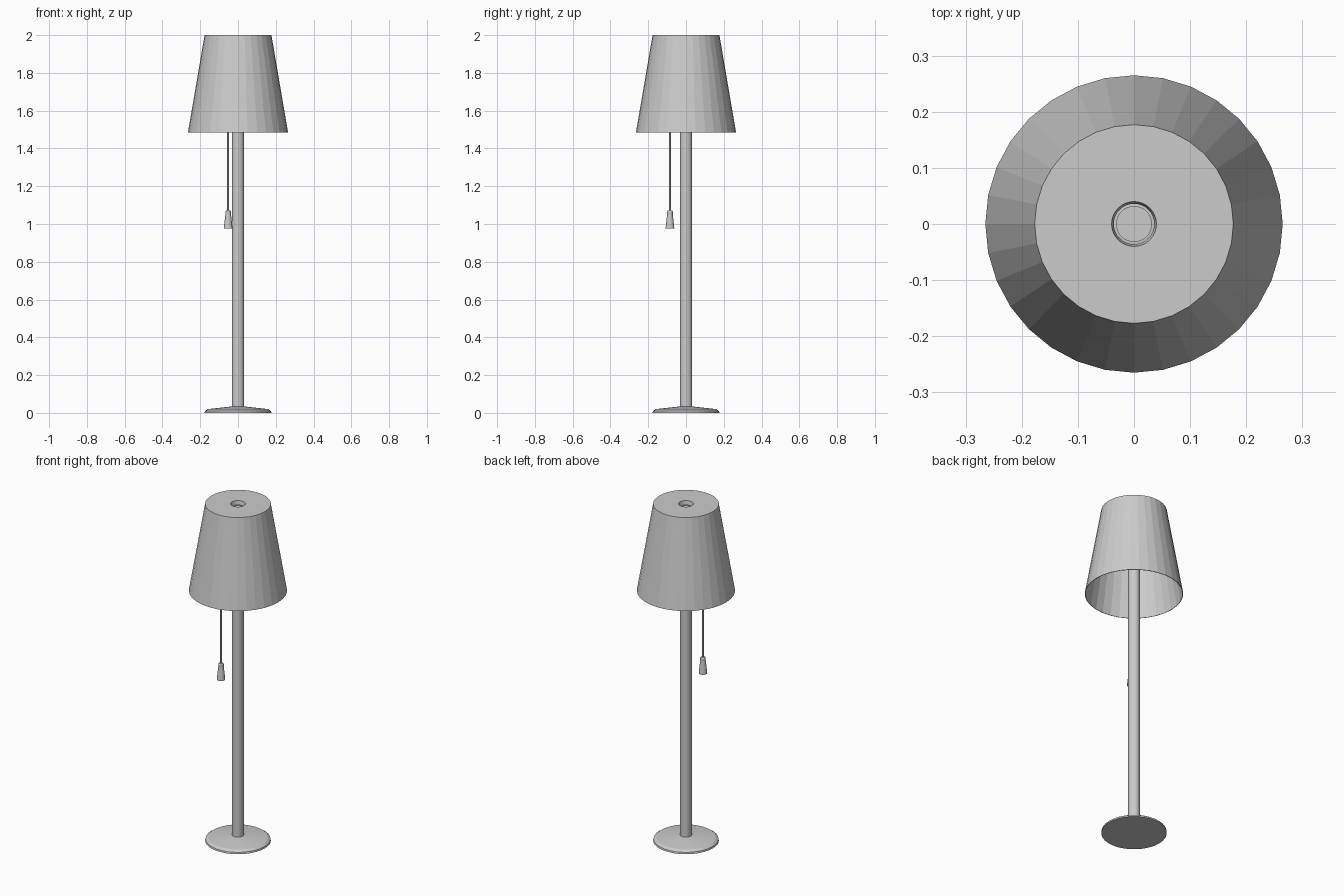
import bpy, bmesh
from math import cos, sin, tau

if "Cube" in bpy.data.objects:
    bpy.data.objects.remove(bpy.data.objects["Cube"])


def lathe(name, profile, sides=32, at=(0, 0), caps=True):
    """Revolve (radius, z) points around a vertical axis, flat shaded."""
    bm = bmesh.new()
    rings = []
    for r, z in profile:
        rings.append([bm.verts.new((at[0] + r * cos(tau * i / sides),
                                    at[1] + r * sin(tau * i / sides), z))
                      for i in range(sides)])
    for a, b in zip(rings, rings[1:]):
        for i in range(sides):
            j = (i + 1) % sides
            bm.faces.new((a[i], a[j], b[j], b[i]))
    if caps:
        bm.faces.new(rings[0][::-1])
        bm.faces.new(rings[-1])
    mesh = bpy.data.meshes.new(name)
    bm.to_mesh(mesh)
    bm.free()
    obj = bpy.data.objects.new(name, mesh)
    bpy.context.collection.objects.link(obj)
    return obj


# Low domed foot
lathe("base", [(0.177, 0), (0.175, 0.01), (0.16, 0.02), (0.033, 0.034)])

# Upright pole, ending just below the hole in the shade
lathe("pole", [(0.032, 0.02), (0.032, 1.975)])

# Tapered shade, open below, with a small lipped hole on top
shade = lathe("lampshade", [(0.265, 1.485), (0.177, 2.0), (0.04, 2.0),
                            (0.036, 1.975)], caps=False)
solid = shade.modifiers.new("thickness", "SOLIDIFY")
solid.thickness = 0.003
solid.offset = -1

# Pull cord and its handle
cord_at = (-0.052, -0.085)
lathe("pull_cord", [(0.005, 1.06), (0.005, 1.998)], sides=10, at=cord_at)
lathe("pull_handle", [(0.023, 0.975), (0.023, 0.98), (0.015, 1.05),
                      (0.015, 1.066), (0.011, 1.072)], sides=16, at=cord_at)
